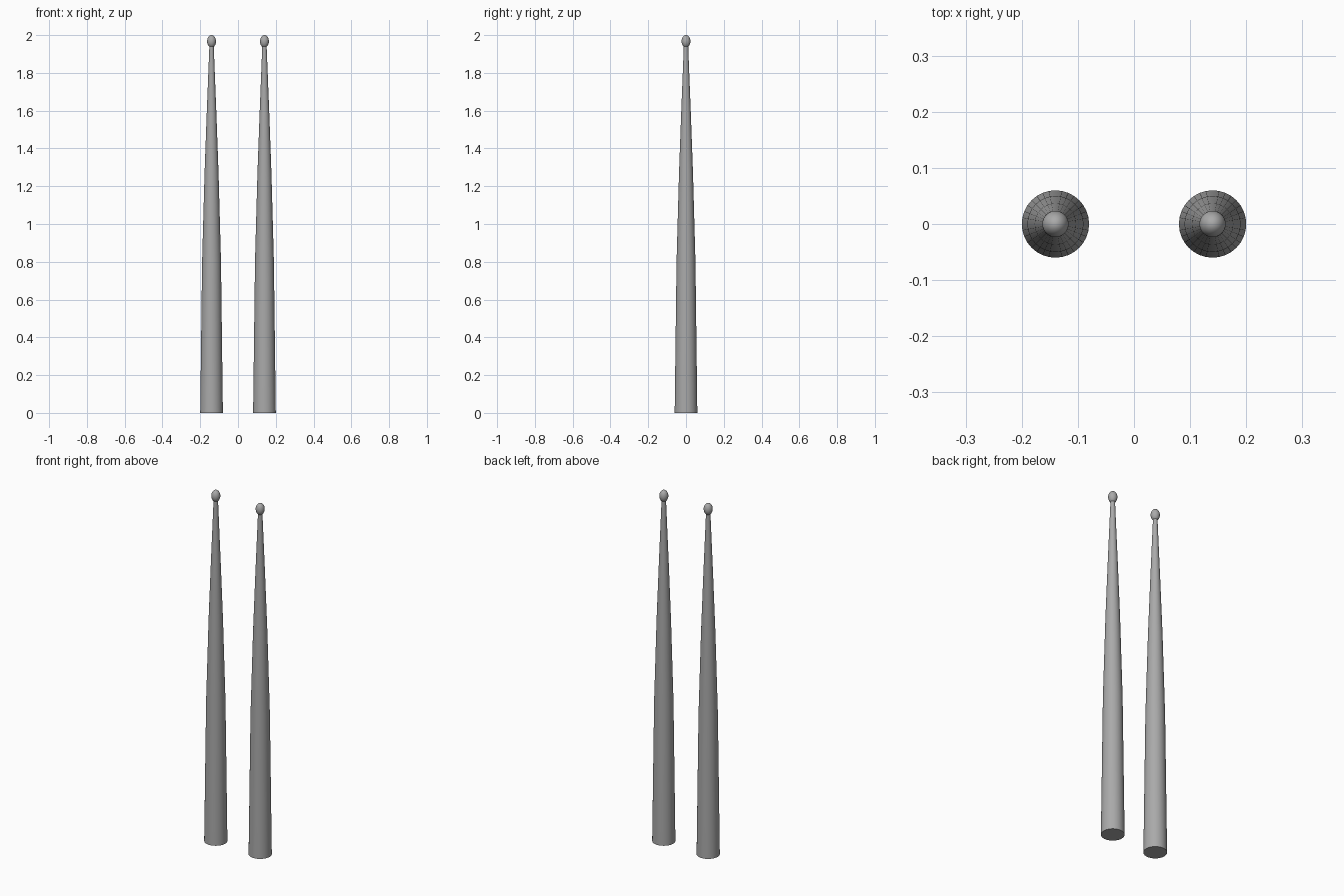
import bpy, bmesh
from math import sin, cos, pi

cube = bpy.data.objects.get("Cube")
if cube:
    bpy.data.objects.remove(cube, do_unlink=True)

grey = bpy.data.materials.new("plain_grey")
grey.use_nodes = True
GREY = (0.4, 0.4, 0.4, 1)
grey.diffuse_color = GREY
grey.node_tree.nodes["Principled BSDF"].inputs["Base Color"].default_value = GREY

SIDES = 32


def lathe(name, profile, x):
    """Spin (radius, height) points around a vertical axis at x."""
    bm = bmesh.new()
    verts = [bm.verts.new((r, 0, z)) for r, z in profile]
    edges = [bm.edges.new(pair) for pair in zip(verts, verts[1:])]
    bmesh.ops.spin(bm, geom=verts + edges, cent=(0, 0, 0), axis=(0, 0, 1),
                   angle=2 * pi, steps=SIDES, use_duplicate=False)
    bmesh.ops.remove_doubles(bm, verts=bm.verts, dist=0.0001)
    bmesh.ops.recalc_face_normals(bm, faces=bm.faces)
    mesh = bpy.data.meshes.new(name)
    bm.to_mesh(mesh)
    bm.free()
    mesh.materials.append(grey)
    obj = bpy.data.objects.new(name, mesh)
    obj.location.x = x
    bpy.context.collection.objects.link(obj)
    bpy.ops.object.select_all(action='DESELECT')
    obj.select_set(True)
    bpy.context.view_layer.objects.active = obj
    bpy.ops.object.shade_smooth_by_angle(angle=pi / 6)


# Tapered shaft with a flat butt end, narrowing faster towards the neck
shaft = [(0, 0), (0.06, 0), (0.05, 0.8), (0.037, 1.27),
         (0.025, 1.6), (0.012, 1.93), (0.012, 1.95), (0, 1.95)]

# Egg-shaped bead at the top
STEPS = 16
bead = [(0.0235 * sin(pi * i / STEPS), 1.967 - 0.033 * cos(pi * i / STEPS))
        for i in range(STEPS + 1)]

for side, x in (("left", 0.14), ("right", -0.14)):
    lathe(side + "_stick_shaft", shaft, x)
    lathe(side + "_stick_bead", bead, x)
